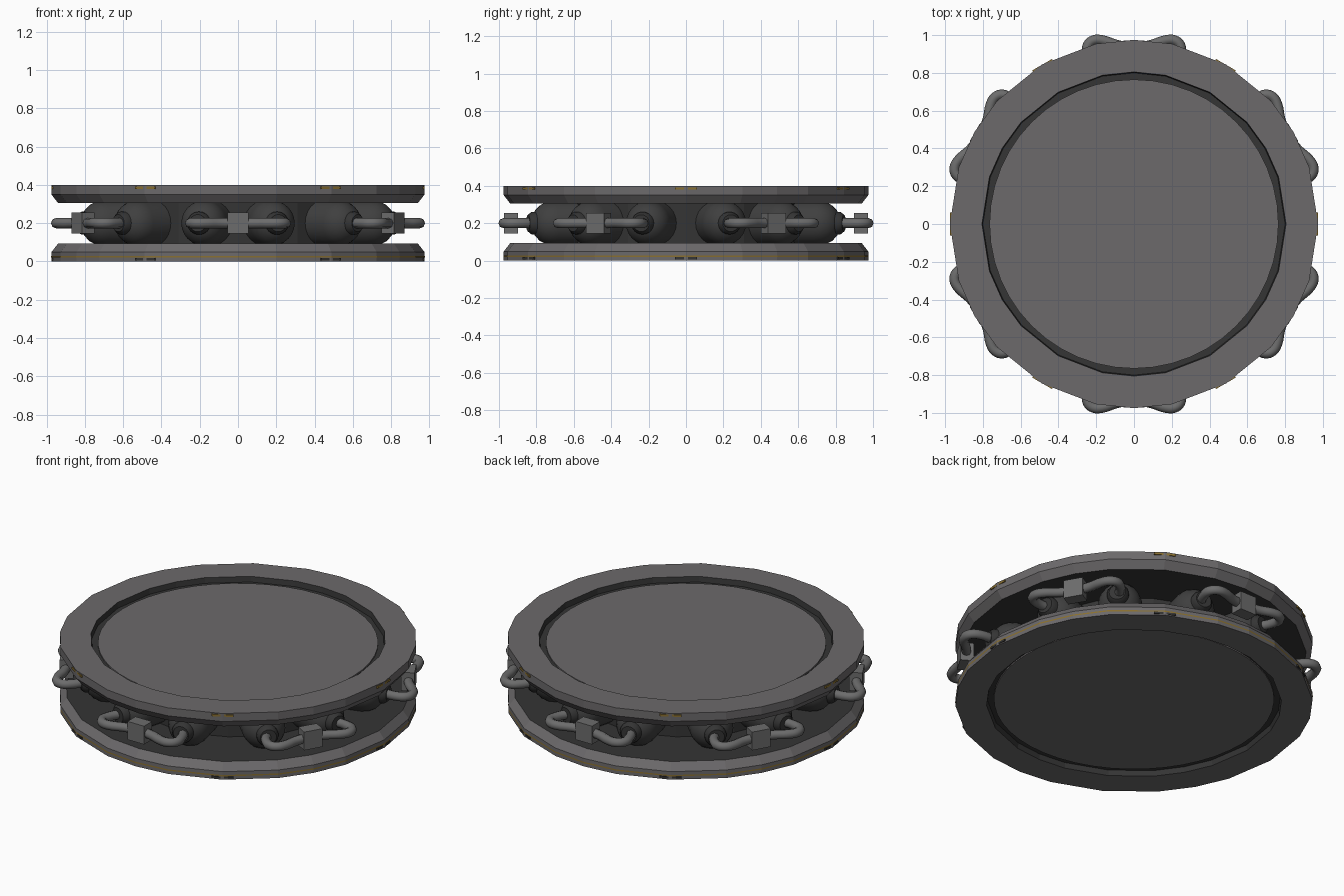
import bpy, bmesh, math
from mathutils import Vector, Matrix

if "Cube" in bpy.data.objects:
    bpy.data.objects.remove(bpy.data.objects["Cube"])


def mat(name, c):
    m = bpy.data.materials.new(name)
    m.diffuse_color = (*c, 1)
    m.use_nodes = True
    m.node_tree.nodes["Principled BSDF"].inputs["Base Color"].default_value = m.diffuse_color
    return m


STEEL = mat("steel_grey", (0.15, 0.143, 0.147))
DARK = mat("dark_grey", (0.035, 0.035, 0.035))
TANK = mat("tank_grey", (0.05, 0.05, 0.05))
PIPE = mat("pipe_grey", (0.15, 0.15, 0.15))
GOLD = mat("dull_gold", (0.25, 0.16, 0.03))

# Uneven 24-sided outline, repeating every 60 degrees
OUTLINE = [math.radians(60 * k + a) for k in range(6) for a in (0, 18, 30, 42)]
ROUND = [math.radians(15 * k) for k in range(24)]


def finish(name, bm, mats, smooth=False):
    bmesh.ops.recalc_face_normals(bm, faces=bm.faces)
    me = bpy.data.meshes.new(name)
    bm.to_mesh(me)
    bm.free()
    for m in mats:
        me.materials.append(m)
    ob = bpy.data.objects.new(name, me)
    bpy.context.collection.objects.link(ob)
    if smooth:
        bpy.ops.object.select_all(action='DESELECT')
        ob.select_set(True)
        bpy.context.view_layer.objects.active = ob
        bpy.ops.object.shade_smooth_by_angle(angle=math.radians(40))
    return ob


def lathe(name, profile, angles, mats, dark_bands=(), cap=True, axis=None, smooth=False):
    """Revolve (radius, height) points; optional matrix places the result."""
    bm = bmesh.new()
    rings = [[bm.verts.new((r * math.cos(a), r * math.sin(a), z)) for a in angles]
             for r, z in profile]
    n = len(angles)
    for i in range(len(rings) - 1):
        for j in range(n):
            k = (j + 1) % n
            f = bm.faces.new((rings[i][j], rings[i][k], rings[i + 1][k], rings[i + 1][j]))
            f.material_index = 1 if i in dark_bands else 0
    if cap:
        for i, band in ((0, -1), (-1, len(rings) - 1)):
            f = bm.faces.new(rings[i])
            f.material_index = 1 if band in dark_bands else 0
    if axis:
        bm.transform(axis)
    return finish(name, bm, mats, smooth)


def box(name, size, loc, angle, m):
    bm = bmesh.new()
    bmesh.ops.create_cube(bm, size=1)
    bm.transform(Matrix.Rotation(angle, 4, 'Z') @ Matrix.Translation(loc)
                 @ Matrix.Diagonal((*size, 1)))
    return finish(name, bm, [m])


# Top and bottom rim plates with dark recess and dark inner face
half = [(0.60, 0.305), (0.94, 0.305), (0.975, 0.35), (0.975, 0.398),
        (0.805, 0.398), (0.80, 0.366)]
for name, flip in (("top_plate", False), ("bottom_plate", True)):
    prof = [(r, 0.398 - z if flip else z) for r, z in half]
    lathe(name, prof, OUTLINE, [STEEL, DARK], dark_bands=(-1, 0, 4, 5))
    zs = (0.024, 0.034) if flip else (0.364, 0.374)
    lathe(name + "_inner_disc", [(0.765, zs[0]), (0.765, zs[1])],
          [math.radians(7.5 * k) for k in range(48)], [STEEL])

# Gold stripe around the bottom rim
lathe("bottom_stripe", [(0.9765, 0.02), (0.9765, 0.028)], OUTLINE, [GOLD], cap=False)

# Dark core between the plates
lathe("core", [(0.62, 0.08), (0.62, 0.32)], ROUND, [DARK])

# Tank profile: long cylinder with a domed outer end
tank = [(0.12, 0.35)] + [(0.12 * math.cos(t), 0.73 + 0.12 * math.sin(t))
                         for t in [math.radians(d) for d in (0, 18, 36, 54, 72)]]
plug = [(0.06, 0.80), (0.06, 0.85), (0.045, 0.87)]
hook = [(0.03, 0.935), (0.10, 0.95), (0.17, 0.973), (0.215, 0.972),
        (0.245, 0.945), (0.247, 0.90), (0.20, 0.80)]


def pipe(name, pts, radius, m):
    cu = bpy.data.curves.new(name, 'CURVE')
    cu.dimensions = '3D'
    cu.bevel_depth = radius
    cu.bevel_resolution = 2
    cu.resolution_u = 4
    cu.use_fill_caps = True
    sp = cu.splines.new('BEZIER')
    sp.bezier_points.add(len(pts) - 1)
    for b, p in zip(sp.bezier_points, pts):
        b.co = p
        b.handle_left_type = b.handle_right_type = 'AUTO'
    cu.materials.append(m)
    bpy.context.collection.objects.link(bpy.data.objects.new(name, cu))


# Six pairs of tanks, each joined by hooked pipes and a square coupling
for k in range(6):
    ang = math.radians(60 * k)
    spin = Matrix.Rotation(ang, 4, 'Z')
    box(f"coupling_{k}", (0.11, 0.075, 0.11), (0, 0.935, 0.2), ang, PIPE)
    # Small trim plates on the rim corners
    for z, m in ((0.385, GOLD), (0.012, DARK)):
        box(f"rim_trim_{k}", (0.12, 0.008, 0.012), (0, 0.9695, z),
            ang + math.radians(30), m)
    for s in (-1, 1):
        place = (Matrix.Translation((0, 0, 0.2)) @ spin
                 @ Matrix.Rotation(-s * math.radians(14), 4, 'Z')
                 @ Matrix.Rotation(math.radians(-90), 4, 'X'))
        lathe(f"tank_{k}_{s}", tank, ROUND, [TANK], axis=place, smooth=True)
        lathe(f"tank_plug_{k}_{s}", plug, ROUND, [DARK], axis=place, smooth=True)
        pipe(f"hook_pipe_{k}_{s}",
             [spin @ Vector((s * x, y, 0.2)) for x, y in hook], 0.027, PIPE)
